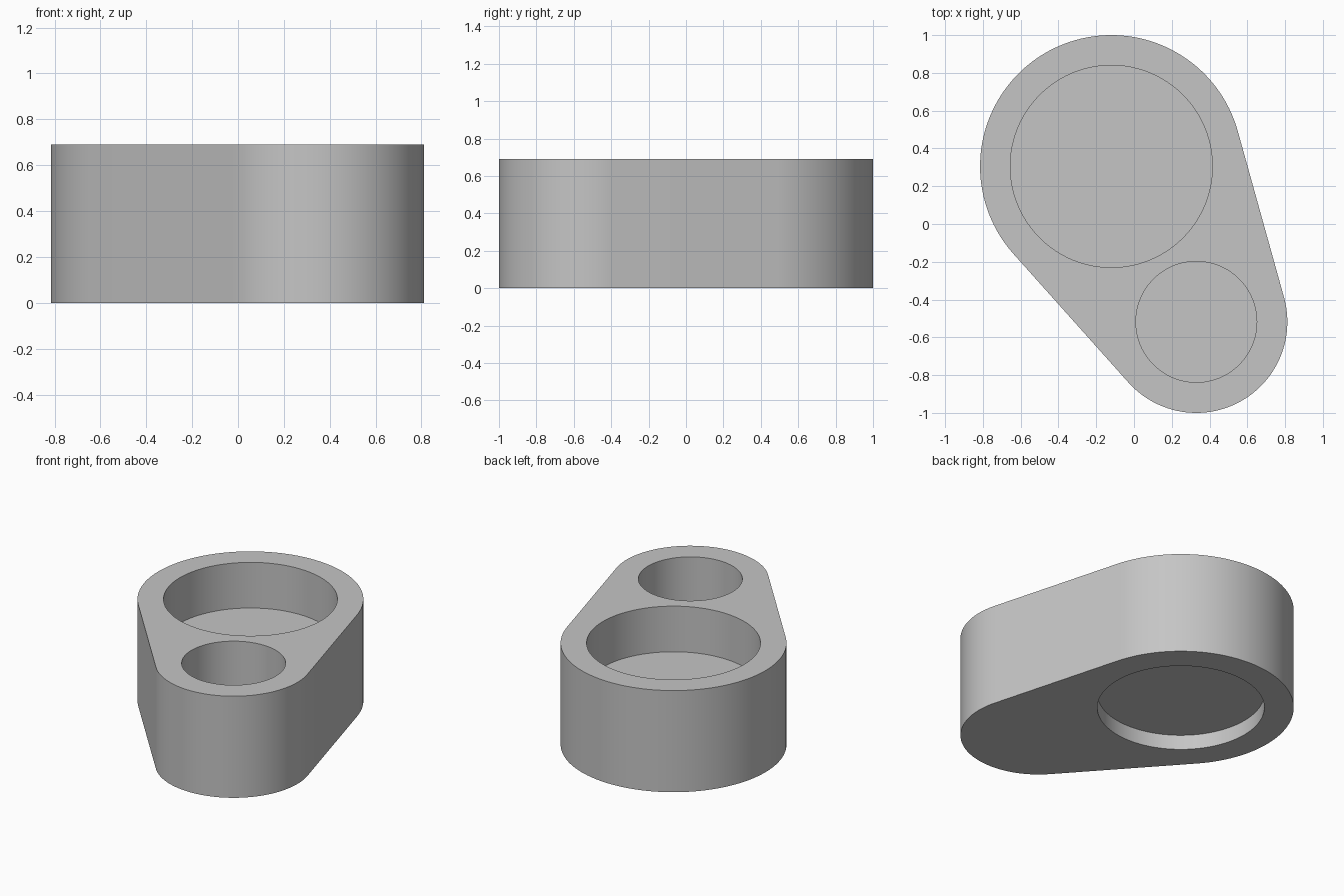
import bpy
import bmesh
import math
from mathutils import Vector

cube = bpy.data.objects.get("Cube")
if cube:
    bpy.data.objects.remove(cube, do_unlink=True)

HEIGHT = 0.69
FLOOR = 0.38
BIG, BIG_R = Vector((-0.12, 0.305)), 0.695
SMALL, SMALL_R = Vector((0.33, -0.518)), 0.482

grey = bpy.data.materials.new("plain grey")
grey.use_nodes = True
colour = (0.56, 0.56, 0.56, 1)
grey.diffuse_color = colour
grey.node_tree.nodes["Principled BSDF"].inputs["Base Color"].default_value = colour


def arc(centre, radius, start, sweep, steps):
    """Points along an arc, both ends included."""
    angles = [start + sweep * i / steps for i in range(steps + 1)]
    return [centre + radius * Vector((math.cos(a), math.sin(a))) for a in angles]


def prism(name, outline, bottom, top):
    """Extrude a closed counter-clockwise outline between two heights."""
    bm = bmesh.new()
    face = bm.faces.new([bm.verts.new((p.x, p.y, bottom)) for p in outline])
    moved = bmesh.ops.extrude_face_region(bm, geom=[face])["geom"]
    verts = [v for v in moved if isinstance(v, bmesh.types.BMVert)]
    bmesh.ops.translate(bm, verts=verts, vec=(0, 0, top - bottom))
    bmesh.ops.recalc_face_normals(bm, faces=bm.faces)
    mesh = bpy.data.meshes.new(name)
    bm.to_mesh(mesh)
    bm.free()
    mesh.materials.append(grey)
    obj = bpy.data.objects.new(name, mesh)
    bpy.context.collection.objects.link(obj)
    return obj


# Body: two rounded ends joined by their common tangents
axis = SMALL - BIG
heading = math.atan2(axis.y, axis.x)
spread = math.acos((BIG_R - SMALL_R) / axis.length)
outline = arc(BIG, BIG_R, heading + spread, math.tau - 2 * spread, 80)
outline += arc(SMALL, SMALL_R, heading - spread, 2 * spread, 56)
body = prism("holder_body", outline, 0, HEIGHT)

# Two pockets from above and a shallow recess underneath the large end
pockets = [
    ("large_pocket_cutter", BIG, 0.535, FLOOR, HEIGHT + 0.1),
    ("small_pocket_cutter", SMALL, 0.32, FLOOR, HEIGHT + 0.1),
    ("base_recess_cutter", BIG, 0.514, -0.1, 0.1),
]
bpy.context.view_layer.objects.active = body
for name, centre, radius, bottom, top in pockets:
    circle = arc(centre, radius, 0, math.tau, 96)[:-1]
    cutter = prism(name, circle, bottom, top)
    cutter.hide_render = True
    cut = body.modifiers.new(name, "BOOLEAN")
    cut.operation = "DIFFERENCE"
    cut.solver = "EXACT"
    cut.object = cutter
    bpy.ops.object.modifier_apply(modifier=cut.name)
    bpy.data.objects.remove(cutter, do_unlink=True)

# Smooth round walls with sharp rims
bpy.ops.object.select_all(action="DESELECT")
body.select_set(True)
bpy.ops.object.shade_smooth_by_angle(angle=math.radians(30))
